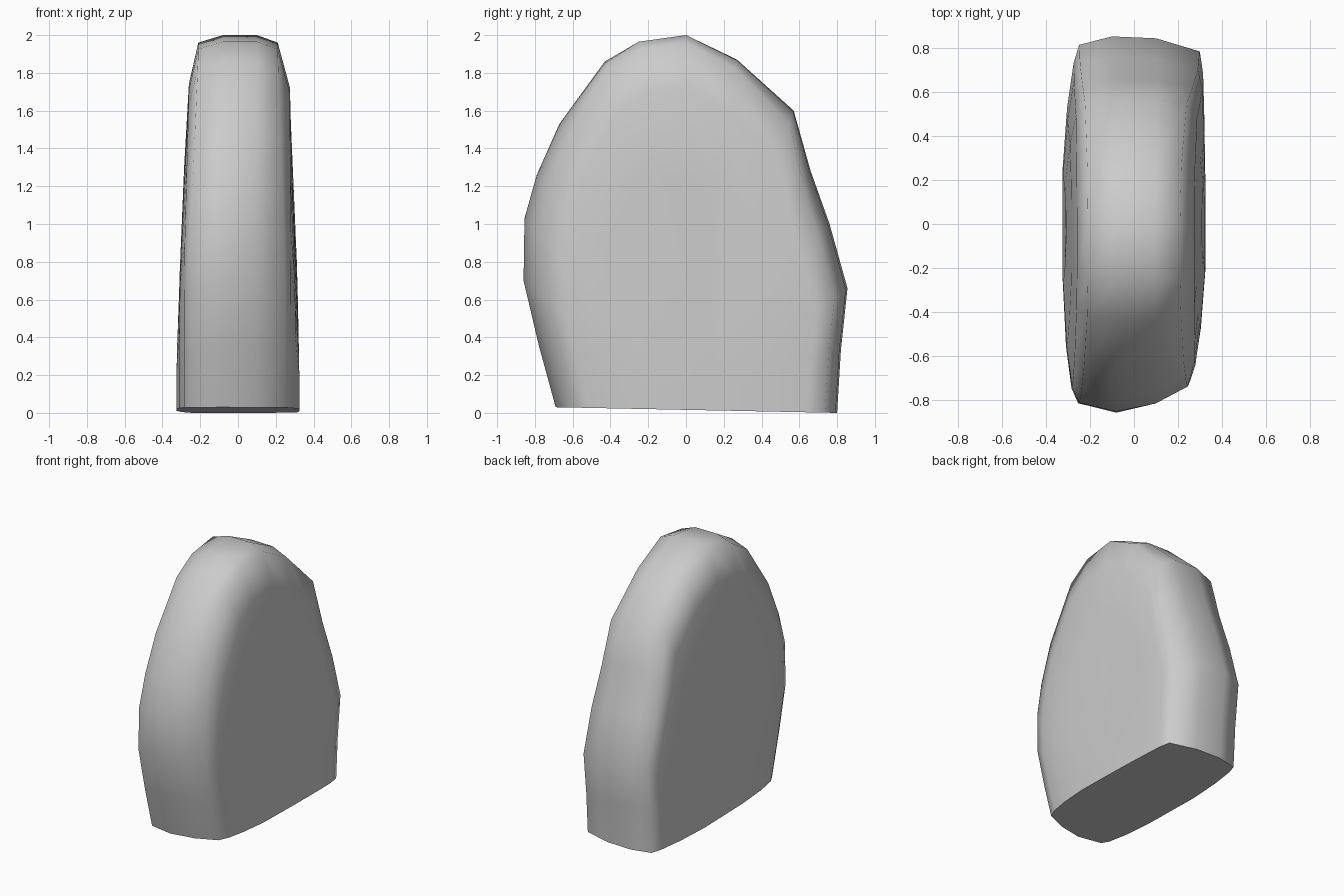
import bpy, bmesh

if "Cube" in bpy.data.objects:
    bpy.data.objects.remove(bpy.data.objects["Cube"])

# Arch outline in the y-z plane, from front foot over the top to back foot
OUTLINE = [(-.69, .03), (-.78, .36), (-.86, .70), (-.855, 1.03), (-.79, 1.26),
           (-.67, 1.53), (-.43, 1.86), (-.25, 1.965), (0, 2.0), (.27, 1.87),
           (.57, 1.60), (.66, 1.28), (.76, 1.0), (.855, .66), (.82, .33), (.80, 0)]

# Slices through the thickness: x at front, x at back, x at top,
# then outline scale at front, back and top
SLICES = [(-.325, -.325, -.31, .30, .30, .35),
          (-.31, -.305, -.285, .65, .62, .65),
          (-.285, -.275, -.26, .87, .86, .87),
          (-.255, -.25, -.21, .95, .955, .98),
          (-.08, -.10, -.08, 1, 1, 1),
          (.10, .10, .10, .95, .99, 1),
          (.25, .30, .21, .85, .92, .98),
          (.28, .315, .275, .74, .80, .86),
          (.305, .32, .285, .55, .60, .64),
          (.325, .325, .31, .25, .25, .35)]


def foot(y):
    """Height of the slightly tilted underside."""
    return .03 * max(0, .8 - y) / 1.49 if y > -.69 else .03


def blend(front, back, top, y, z):
    side = front + (back - front) * min(1, max(0, (y + .6) / 1.2))
    k = min(1, max(0, (z - .9) / 1.05))
    return side + (top - side) * k


bm = bmesh.new()
rings = []
for xf, xb, xt, sf, sb, st in SLICES:
    ring = []
    for y, z in OUTLINE:
        s = blend(sf, sb, st, y, z)
        # the crest keeps the full outline somewhere on every side
        yy = y * s
        zz = foot(yy) + (z - foot(y)) * (s if z > 1 else s + (1 - s) * .0)
        ring.append(bm.verts.new((blend(xf, xb, xt, y, z), yy, zz)))
    rings.append(ring)

# Rounded rim and broad sides
for a, b in zip(rings, rings[1:]):
    for i in range(len(OUTLINE) - 1):
        bm.faces.new((a[i], a[i + 1], b[i + 1], b[i]))
bm.faces.new(rings[0])
bm.faces.new(rings[-1][::-1])

# Flat underside with a crisp edge
base = bm.faces.new([r[0] for r in rings] + [r[-1] for r in reversed(rings)])
bmesh.ops.recalc_face_normals(bm, faces=bm.faces[:])
for f in bm.faces:
    f.smooth = f is not base
for e in base.edges:
    e.smooth = False

mesh = bpy.data.meshes.new("standing_stone")
bm.to_mesh(mesh)
bm.free()
stone = bpy.data.objects.new("standing_stone", mesh)
bpy.context.collection.objects.link(stone)
